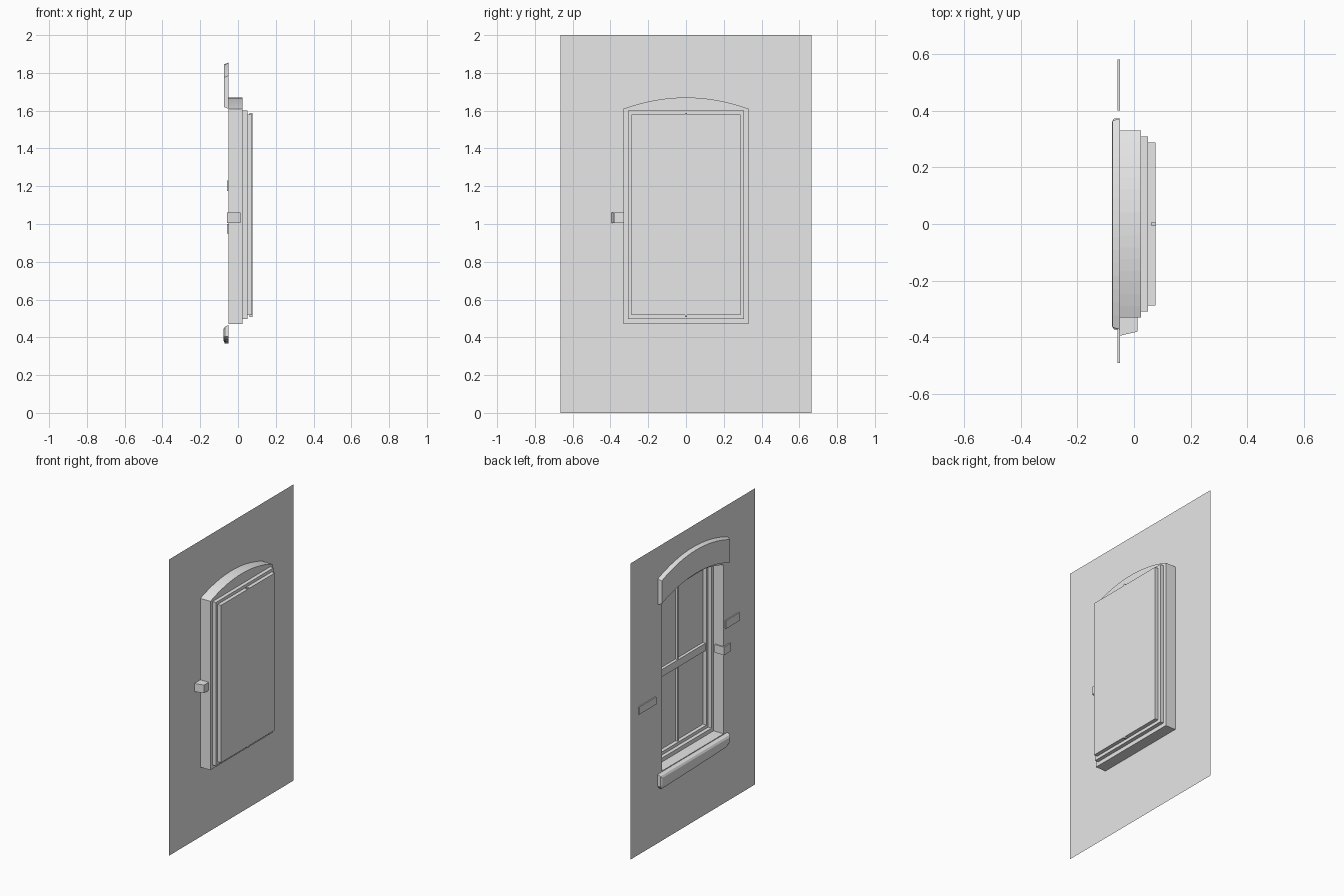
import bpy, bmesh

cube = bpy.data.objects.get("Cube")
if cube:
    bpy.data.objects.remove(cube, do_unlink=True)

grey = bpy.data.materials.new("light_grey")
grey.use_nodes = True
grey.diffuse_color = (0.8, 0.8, 0.8, 1)
grey.node_tree.nodes["Principled BSDF"].inputs["Base Color"].default_value = (0.8, 0.8, 0.8, 1)

FACE = -0.05       # x of the wall plane
REVEAL = 0.025     # x where the masonry reveal ends
FRAME = 0.05       # x where the outer frame ends
GLASS = 0.075      # x of the panes
STEPS = 16


def loft(name, loops, cap_start=False, cap_end=False, fix_normals=False):
    """Join closed loops of equal length with strips of faces."""
    bm = bmesh.new()
    rings = [[bm.verts.new(p) for p in loop] for loop in loops]
    for a, b in zip(rings, rings[1:]):
        for i in range(len(a)):
            j = (i + 1) % len(a)
            bm.faces.new((a[i], a[j], b[j], b[i]))
    if cap_start:
        bm.faces.new(rings[0][::-1])
    if cap_end:
        bm.faces.new(rings[-1])
    if fix_normals:
        bmesh.ops.recalc_face_normals(bm, faces=bm.faces)
    mesh = bpy.data.meshes.new(name)
    bm.to_mesh(mesh)
    bm.free()
    mesh.materials.append(grey)
    obj = bpy.data.objects.new(name, mesh)
    bpy.context.collection.objects.link(obj)
    return obj


def arc(half, spring, rise):
    """Points (y, z) of a shallow arch from +y to -y."""
    ts = [1 - 2 * i / STEPS for i in range(STEPS + 1)]
    return [(half * t, spring + rise * (1 - t * t)) for t in ts]


def opening(x, half, bottom, spring, rise=0):
    pts = [(-half, bottom), (half, bottom)] + arc(half, spring, rise)
    return [(x, y, z) for y, z in pts]


def slab(name, back, front, x_back, x_front):
    return loft(name, [[(x_back, y, z) for y, z in back],
                       [(x_front, y, z) for y, z in front]], True, True, True)


def block(name, x, y, z):
    outline = [(y[0], z[0]), (y[1], z[0]), (y[1], z[1]), (y[0], z[1])]
    return slab(name, outline, outline, x[1], x[0])


# Wall sheet and the stepped window recess behind it
wall_edge = opening(FACE, 0.665, 0, 2)
arch_front = opening(FACE, 0.33, 0.47, 1.61, 0.06)
arch_back = opening(REVEAL, 0.33, 0.47, 1.61, 0.06)
frame_front = opening(REVEAL, 0.308, 0.497, 1.6)
frame_back = opening(FRAME, 0.308, 0.497, 1.6)
sash_front = opening(FRAME, 0.288, 0.518, 1.58)
sash_back = opening(GLASS, 0.288, 0.518, 1.58)
loft("wall", [wall_edge, arch_front])
loft("window_reveal", [arch_front, arch_back])
loft("outer_frame", [arch_back, frame_front, frame_back])
loft("sash", [frame_back, sash_front, sash_back])
loft("window_pane", [sash_back], cap_end=True)

# Glazing bars
block("mullion", (0.06, 0.077), (-0.006, 0.006), (0.508, 1.588))
block("cross_rail", (0.055, GLASS), (-0.288, 0.288), (1.02, 1.07))

# Arched lintel with a slightly narrower front face
slab("lintel",
     arc(0.372, 1.61, 0.07) + arc(0.372, 1.785, 0.07)[::-1],
     arc(0.365, 1.62, 0.067) + arc(0.365, 1.775, 0.069)[::-1],
     FACE, -0.075)

# Rough stone sill with worn edges
sill_back = [(-0.37, 0.465), (-0.372, 0.405), (-0.33, 0.385), (0, 0.375),
             (0.36, 0.367), (0.373, 0.385), (0.373, 0.465)]
sill_mid = [(y, min(z, 0.455)) for y, z in sill_back]
sill_front = [(y * 0.97, 0.42 + (z - 0.42) * 0.65) for y, z in sill_mid]
loft("sill", [[(x, y, z) for y, z in ring] for x, ring in
              ((FACE, sill_back), (-0.07, sill_mid), (-0.077, sill_front))],
     True, True, True)

# Exposed bricks on the wall and wrapping the jamb corner
block("left_brick", (-0.058, FACE), (0.4, 0.58), (0.95, 1.0))
block("right_brick", (-0.058, FACE), (-0.49, -0.345), (1.175, 1.23))
corner = [(-0.058, -0.322), (0.012, -0.322), (0.012, -0.38), (-0.058, -0.396)]
loft("corner_brick", [[(x, y, z) for x, y in corner] for z in (1.005, 1.06)],
     True, True, True)
